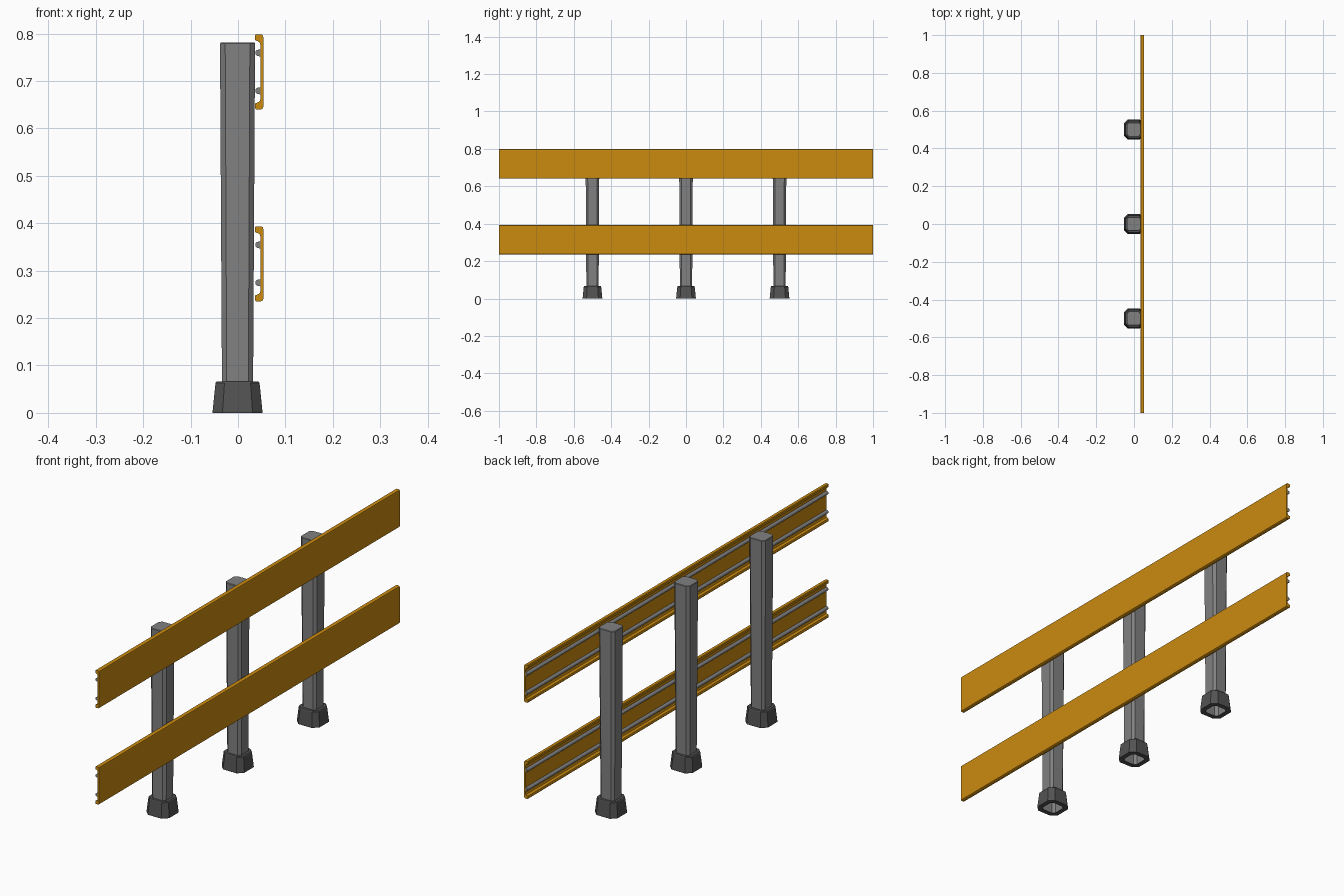
import bpy
import bmesh
import math

if "Cube" in bpy.data.objects:
    bpy.data.objects.remove(bpy.data.objects["Cube"])


def material(name, rgb):
    m = bpy.data.materials.new(name)
    m.diffuse_color = (*rgb, 1.0)
    m.use_nodes = True
    m.node_tree.nodes["Principled BSDF"].inputs["Base Color"].default_value = m.diffuse_color
    return m


ORANGE = material("orange paint", (0.60, 0.26, 0.005))
GREY = material("grey metal", (0.22, 0.22, 0.22))
DARK = material("dark grey rubber", (0.085, 0.085, 0.085))


def finish(bm, name, mat, recalc=True):
    if recalc:
        bmesh.ops.recalc_face_normals(bm, faces=bm.faces)
    me = bpy.data.meshes.new(name)
    bm.to_mesh(me)
    bm.free()
    me.materials.append(mat)
    ob = bpy.data.objects.new(name, me)
    bpy.context.collection.objects.link(ob)
    return ob


def octagon(bm, cx, cy, z, half, cut):
    """Square ring with clipped corners, counter-clockwise."""
    h, k = half, half - cut
    pts = [(h, -k), (h, k), (k, h), (-k, h), (-h, k), (-h, -k), (-k, -h), (k, -h)]
    return [bm.verts.new((cx + x, cy + y, z)) for x, y in pts]


def bridge(bm, a, b):
    for i in range(8):
        j = (i + 1) % 8
        bm.faces.new((a[i], a[j], b[j], b[i]))


def extrude_y(name, pts, mat, z0):
    """Closed x-z profile run along the full length of the barrier."""
    bm = bmesh.new()
    a = [bm.verts.new((x, -1, z + z0)) for x, z in pts]
    b = [bm.verts.new((x, 1, z + z0)) for x, z in pts]
    n = len(pts)
    for i in range(n):
        bm.faces.new((a[i], a[(i + 1) % n], b[(i + 1) % n], b[i]))
    bm.faces.new(a)
    bm.faces.new(b)
    return finish(bm, name, mat)


# Posts and feet
CX = -0.001
for n, y in enumerate((-0.5, 0.0, 0.5), 1):
    # Tapered hollow post, open at the bottom
    bm = bmesh.new()
    low = octagon(bm, CX, y, 0.002, 0.0325, 0.010)
    rim = octagon(bm, CX, y, 0.779, 0.037, 0.011)
    top = octagon(bm, CX, y, 0.781, 0.0355, 0.0105)
    bridge(bm, low, rim)
    bridge(bm, rim, top)
    bm.faces.new(top)
    finish(bm, f"post_{n}", GREY, recalc=False)

    # Flared sleeve around the base of the post
    bm = bmesh.new()
    rings = [octagon(bm, CX, y, z, h, c) for z, h, c in (
        (0.0, 0.0525, 0.021), (0.004, 0.0525, 0.021), (0.063, 0.0465, 0.019),
        (0.066, 0.044, 0.018), (0.066, 0.033, 0.010), (0.0, 0.033, 0.010))]
    for i in range(6):
        bridge(bm, rings[i], rings[(i + 1) % 6])
    finish(bm, f"foot_{n}", DARK)

# Channel-shaped rails: half profile mirrored about the mid height
half = [(0.0470, 0.058), (0.0455, 0.0625), (0.0410, 0.0650), (0.0365, 0.0665),
        (0.0355, 0.0690), (0.0355, 0.0765), (0.0380, 0.0790), (0.0490, 0.0790),
        (0.0525, 0.0770), (0.0535, 0.0730)]
profile = half + [(x, -z) for x, z in reversed(half)]

# Rounded rib cross-section standing on the back of the plate
rib = [(0.0475, 0.0075)] + [
    (0.0435 - 0.0070 * math.sin(math.radians(t)), 0.0070 * math.cos(math.radians(t)))
    for t in range(0, 181, 30)] + [(0.0475, -0.0075)]

for name, zc in (("lower", 0.3145), ("upper", 0.7195)):
    extrude_y(f"{name}_rail", profile, ORANGE, zc)
    for side, dz in (("bottom", -0.040), ("top", 0.040)):
        extrude_y(f"{name}_rail_{side}_rib", rib, GREY, zc + dz)
